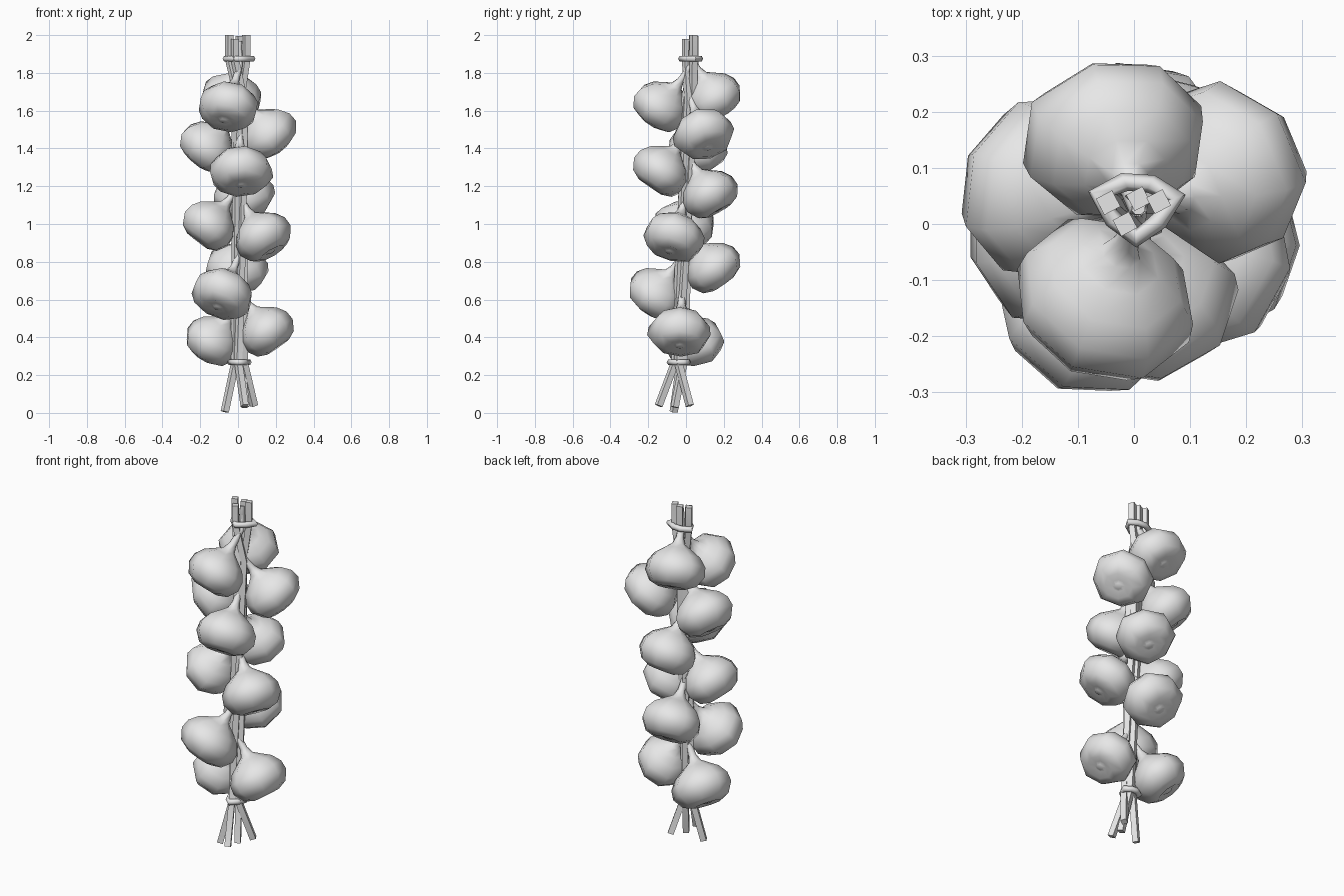
import bpy
import bmesh
import math
import random
from mathutils import Vector

random.seed(4)
if "Cube" in bpy.data.objects:
    bpy.data.objects.remove(bpy.data.objects["Cube"])

GREY = (0.8, 0.8, 0.8, 1)
mat = bpy.data.materials.new("pale_grey")
mat.use_nodes = True
mat.diffuse_color = GREY
mat.node_tree.nodes["Principled BSDF"].inputs["Base Color"].default_value = GREY


def add_object(name, bm, angle):
    bmesh.ops.recalc_face_normals(bm, faces=bm.faces)
    mesh = bpy.data.meshes.new(name)
    bm.to_mesh(mesh)
    bm.free()
    mesh.materials.append(mat)
    ob = bpy.data.objects.new(name, mesh)
    bpy.context.collection.objects.link(ob)
    bpy.ops.object.select_all(action="DESELECT")
    ob.select_set(True)
    bpy.context.view_layer.objects.active = ob
    bpy.ops.object.shade_smooth_by_angle(angle=math.radians(angle))


def skin(bm, rings, closed=False):
    """Bridge successive rings of vertices; cap both ends unless closed."""
    n = len(rings[0])
    pairs = list(zip(rings, rings[1:]))
    if closed:
        pairs.append((rings[-1], rings[0]))
    for a, b in pairs:
        for i in range(n):
            j = (i + 1) % n
            bm.faces.new((a[i], a[j], b[j], b[i]))
    if not closed:
        bm.faces.new(rings[0])
        bm.faces.new(rings[-1])


def core(z):
    """Centre of the stalk bundle at a height."""
    return Vector((0.008, -0.045 + 0.037 * z, z))


# Bulb outline as radius and height, from root nub to neck
PROFILE = [(0.018, -0.096), (0.034, -0.088), (0.072, -0.1), (0.122, -0.078),
           (0.155, -0.022), (0.15, 0.03), (0.118, 0.078), (0.07, 0.112),
           (0.034, 0.138), (0.02, 0.175)]


def bulb(name, x, y, z):
    centre = Vector((x, y, z))
    axis = (core(z + 0.21) - centre).normalized()
    u = axis.cross(Vector((0, 0, 1))).normalized()
    v = axis.cross(u)
    sides = 8
    lobes = [random.uniform(0.96, 1.07) for _ in range(sides)]
    turn = random.uniform(0, 1)
    # Body rings, then the neck bending up into the bundle
    stations = [(centre + axis * h, r, v) for r, h in PROFILE]
    stations.append((core(z + 0.215), 0.016, v * 0.9))
    stations.append((core(z + 0.3), 0.012, Vector((v.x, v.y, 0)).normalized()))
    bm = bmesh.new()
    rings = []
    for p, r, side in stations:
        ring = []
        for i in range(sides):
            a = math.tau * i / sides + turn
            k = r * (lobes[i] if r > 0.06 else 1)
            ring.append(bm.verts.new(p + (u * 1.06 * math.cos(a) + side * math.sin(a)) * k))
        rings.append(ring)
    skin(bm, rings)
    add_object(name, bm, 80)


BULBS = [
    ("front_bulb_top", -0.055, -0.13, 1.62), ("back_bulb_top", -0.03, 0.15, 1.67),
    ("right_bulb_upper", -0.16, 0.06, 1.405), ("left_bulb_upper", 0.155, 0.09, 1.475),
    ("front_bulb_upper", 0.015, -0.135, 1.28), ("back_bulb_upper", 0.03, 0.125, 1.155),
    ("right_bulb_middle", -0.155, -0.01, 0.99), ("left_bulb_middle", 0.13, -0.065, 0.93),
    ("back_bulb_lower", -0.01, 0.14, 0.765), ("front_bulb_lower", -0.08, -0.155, 0.63),
    ("left_bulb_bottom", 0.155, -0.03, 0.43), ("right_bulb_bottom", -0.135, 0.04, 0.38),
]
for b in BULBS:
    bulb(*b)


def stalk(name, points, radius):
    bm = bmesh.new()
    rings = []
    for i, p in enumerate(points):
        d = (points[min(i + 1, len(points) - 1)] - points[max(i - 1, 0)]).normalized()
        s = d.cross(Vector((0, 1, 0))).normalized()
        t = s.cross(d)
        rings.append([bm.verts.new(p + (s * math.cos(a) + t * math.sin(a)) * radius)
                      for a in (math.tau * k / 4 + 0.3 for k in range(4))])
    skin(bm, rings)
    add_object(name, bm, 50)


# Stalks: spread feet, gathered at the ties, cut off at the top
FEET = [(-0.07, -0.065, 0.006), (0.035, -0.145, 0.038), (0.085, 0.02, 0.038), (0.04, -0.06, 0.03)]
TOPS = [(-0.046, 0.038, 2.0), (-0.016, 0.0, 1.98), (0.044, 0.04, 2.0), (0.008, 0.045, 1.995)]
for n, (foot, top) in enumerate(zip(FEET, TOPS)):
    a = math.tau * n / 4 + 2.5
    path = [Vector(foot)]
    for z in (0.27, 0.5, 0.8, 1.1, 1.4, 1.65):
        a += 0.35
        path.append(core(z) + Vector((math.cos(a), math.sin(a), 0)) * 0.023)
    path += [Vector((top[0], top[1], 1.87)), Vector(top)]
    stalk("stalk_%d" % (n + 1), path, 0.023)


# Kite-shaped cord path shared by both ties
LOOP = [(-0.07, 0.027), (-0.02, 0.05), (0.025, 0.047), (0.072, 0.022),
        (0.038, -0.022), (0, -0.05), (-0.038, -0.02)]


def tie(name, centre, sx, sy, thick):
    bm = bmesh.new()
    rings = []
    for x, y in LOOP:
        out = Vector((x * sx, y * sy, 0))
        rings.append([bm.verts.new(centre + out + out.normalized() * math.cos(b) * thick
                                   + Vector((0, 0, math.sin(b) * thick)))
                      for b in (math.tau * k / 6 for k in range(6))])
    skin(bm, rings, closed=True)
    add_object(name, bm, 80)


tie("top_tie", Vector((0.004, 0.025, 1.875)), 1, 1, 0.017)
tie("bottom_tie", Vector((0.006, -0.038, 0.268)), 0.7, 0.95, 0.017)
